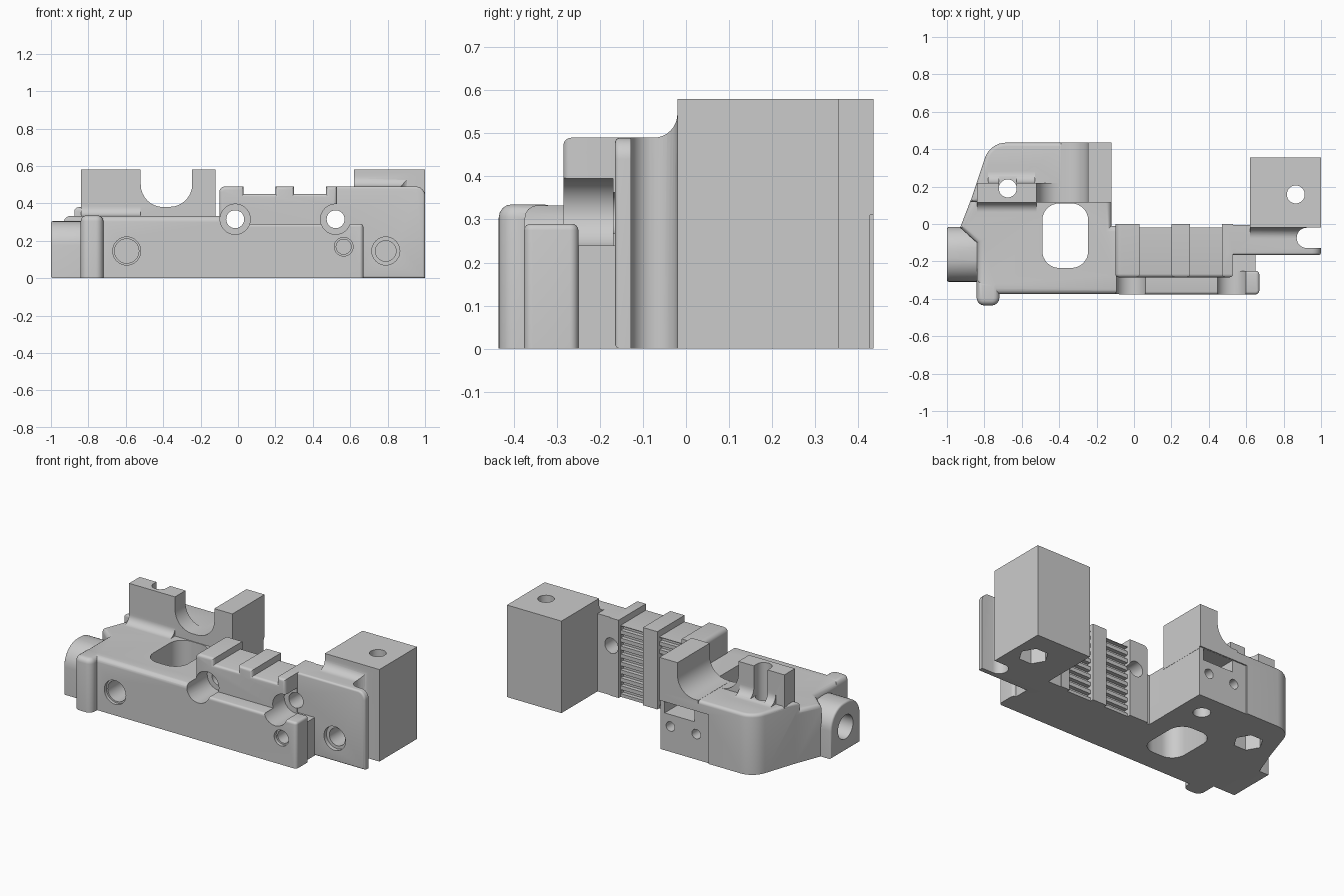
import bpy, bmesh, math
from mathutils import Vector

cube = bpy.data.objects.get("Cube")
if cube:
    bpy.data.objects.remove(cube, do_unlink=True)

grey = bpy.data.materials.new("printed_grey")
grey.use_nodes = True
color = (0.6, 0.6, 0.6, 1)
grey.diffuse_color = color
grey.node_tree.nodes["Principled BSDF"].inputs["Base Color"].default_value = color


def fillet(corners, steps=8):
    """Turn (a, b[, radius]) corners into a counterclockwise outline with rounded corners."""
    out = []
    n = len(corners)
    for i, c in enumerate(corners):
        p = Vector(c[:2])
        if len(c) < 3:
            out.append(p)
            continue
        u = (Vector(corners[i - 1][:2]) - p).normalized()
        v = (Vector(corners[(i + 1) % n][:2]) - p).normalized()
        half = u.angle(v) / 2
        mid = p + (u + v).normalized() * (c[2] / math.sin(half))
        a = p + u * (c[2] / math.tan(half)) - mid
        b = p + v * (c[2] / math.tan(half)) - mid
        sweep = a.angle(b)
        for k in range(steps + 1):
            t = k / steps
            out.append(mid + (a * math.sin((1 - t) * sweep) + b * math.sin(t * sweep)) / math.sin(sweep))
    area = sum(out[i - 1].x * p.y - p.x * out[i - 1].y for i, p in enumerate(out))
    return out if area > 0 else out[::-1]


def inset(outline, d):
    """Move a counterclockwise outline inward by d."""
    out = []
    n = len(outline)
    for i, p in enumerate(outline):
        e = (p - outline[i - 1]).normalized()
        f = (outline[(i + 1) % n] - p).normalized()
        m, k = Vector((-e.y, e.x)), Vector((-f.y, f.x))
        out.append(p + (m + k) * (d / (1 + m.dot(k))))
    return out


def rect(a0, a1, b0, b1, r=None):
    pts = [(a0, b0), (a1, b0), (a1, b1), (a0, b1)]
    return [p + (r,) for p in pts] if r else pts


def circle(a, b, r, n=32):
    return [(a + r * math.cos(math.tau * k / n), b + r * math.sin(math.tau * k / n)) for k in range(n)]


PLACE = {"x": lambda a, b, t: (t, a, b),
         "y": lambda a, b, t: (a, t, b),
         "z": lambda a, b, t: (a, b, t)}


def rim(end, size, inward):
    """Levels (inset, position) of a rounded rim, from the cap to the side wall."""
    if not size:
        return [(0, end)]
    turns = [math.pi / 2 * k / 4 for k in range(5)]
    return [(size * (1 - math.sin(t)), end + inward * size * (1 - math.cos(t))) for t in turns]


def prism(name, axis, lo, hi, corners, round_hi=0, round_lo=0):
    """Extrude an outline along an axis, optionally rounding the end rims."""
    outline = fillet(corners)
    levels = rim(lo, round_lo, 1) + rim(hi, round_hi, -1)[::-1]
    bm = bmesh.new()
    rings = [[bm.verts.new(PLACE[axis](p.x, p.y, t)) for p in inset(outline, d)] for d, t in levels]
    bm.faces.new(rings[0])
    bm.faces.new(rings[-1])
    n = len(outline)
    for below, over in zip(rings, rings[1:]):
        for i in range(n):
            j = (i + 1) % n
            bm.faces.new((below[i], below[j], over[j], over[i]))
    bmesh.ops.recalc_face_normals(bm, faces=bm.faces)
    mesh = bpy.data.meshes.new(name)
    bm.to_mesh(mesh)
    bm.free()
    mesh.materials.append(grey)
    ob = bpy.data.objects.new(name, mesh)
    bpy.context.scene.collection.objects.link(ob)
    return ob


def combine(tool, operation):
    mod = body.modifiers.new(tool.name, 'BOOLEAN')
    mod.object, mod.operation, mod.solver = tool, operation, 'EXACT'
    bpy.context.view_layer.objects.active = body
    bpy.ops.object.modifier_apply(modifier=mod.name)
    bpy.data.objects.remove(tool, do_unlink=True)


def add(*args, **kw):
    combine(prism(*args, **kw), 'UNION')


def cut(*args):
    combine(prism(*args), 'DIFFERENCE')


# Low left body
body = prism("carriage_body", "z", 0, 0.333,
             [(-0.84, -0.375), (-0.05, -0.375), (-0.05, -0.01), (-0.121, -0.01), (-0.121, 0.42),
              (-0.76, 0.42, 0.1), (-0.93, -0.02), (-0.84, -0.1)], round_hi=0.03)
# Raised back ledge, wall and post around the saddle
add("back_ledge", "z", 0, 0.38, [(-0.12, 0.118), (-0.12, 0.435), (-0.77, 0.435, 0.12), (-0.875, 0.118)],
    round_hi=0.02)
add("saddle_wall", "y", 0.115, 0.22,
    [(-0.84, 0.3), (-0.84, 0.58), (-0.52, 0.58), (-0.52, 0.38, 0.12), (-0.38, 0.38), (-0.38, 0.3)])
add("saddle_post", "y", 0.114, 0.435,
    [(-0.39, 0.3), (-0.39, 0.381), (-0.245, 0.381, 0.12), (-0.245, 0.58), (-0.119, 0.58), (-0.119, 0.3)])
add("wall_foot", "x", -0.84, -0.52,
    [(0.05, 0.3), (0.05, 0.333), (0.115, 0.333, 0.05), (0.115, 0.4), (0.15, 0.4), (0.15, 0.3)])
add("wall_back_foot", "x", -0.78, -0.53,
    [(0.2, 0.35), (0.2, 0.46), (0.22, 0.46), (0.22, 0.38, 0.06), (0.31, 0.38), (0.31, 0.35)])
# Left end boss and front column
add("end_boss", "x", -1, -0.78, [(-0.31, 0), (-0.015, 0), (-0.015, 0.305, 0.13), (-0.31, 0.305, 0.13)], round_lo=0.012)
add("front_column", "z", 0, 0.335,
    [(-0.841, -0.435, 0.04), (-0.72, -0.435, 0.04), (-0.72, -0.3), (-0.841, -0.3)], round_hi=0.03)
# Belt block with stepped top
add("belt_block", "y", -0.285, 0,
    [(-0.1, 0), (-0.1, 0.49, 0.03), (0.03, 0.49), (0.03, 0.45), (0.2, 0.45), (0.2, 0.49),
     (0.3, 0.49), (0.3, 0.45), (0.47, 0.45), (0.47, 0.49), (0.53, 0.49), (0.53, 0)],
    round_lo=0.018)
# Front rail with its end step
add("front_rail", "z", 0, 0.29,
    [(-0.08, -0.376), (0.67, -0.376, 0.02), (0.67, -0.25, 0.02), (-0.08, -0.25)], round_hi=0.015)
add("rail_step", "z", 0, 0.24, rect(0.4, 0.65, -0.26, -0.1))
# Right plate, tall block and the fillet between them
add("right_plate", "y", -0.165, -0.005,
    [(0.5, 0), (1, 0), (1, 0.49, 0.05), (0.5, 0.49)], round_lo=0.012)
add("tall_block", "z", 0, 0.58, rect(0.62, 1, -0.02, 0.355))
add("block_fillet", "x", 0.62, 1,
    [(-0.085, 0.46), (-0.085, 0.49), (-0.02, 0.49, 0.055), (-0.02, 0.56), (0.02, 0.56), (0.02, 0.46)])

# Window and clamp slot
cut("window", "z", -1, 1, rect(-0.49, -0.245, -0.235, 0.11, 0.09))
cut("clamp_slot", "z", -1, 1,
    [(0.87, -0.128, 0.053), (1.1, -0.128), (1.1, -0.02), (0.87, -0.02, 0.053)])
# Through holes with wide front recesses
for x in (-0.015, 0.522):
    cut("cross_hole", "y", -1, 0.05, circle(x, 0.315, 0.048))
    cut("cross_recess", "y", -1, -0.17, circle(x, 0.315, 0.081))
# Front screw holes: x, z, radius, end depth
for x, z, r, end in ((-0.595, 0.145, 0.075, -0.355), (-0.595, 0.145, 0.065, -0.2),
                     (0.565, 0.168, 0.05, -0.355), (0.565, 0.168, 0.04, -0.22),
                     (0.79, 0.145, 0.075, -0.14), (0.79, 0.145, 0.055, 0.05)):
    cut("screw_hole", "y", -1, end, circle(x, z, r))
# Vertical screw holes with hexagonal nut traps below
for x, y in ((-0.675, 0.19), (0.865, 0.158)):
    cut("vertical_hole", "z", -1, 1, circle(x, y, 0.048))
    cut("nut_trap", "z", -1, 0.12, circle(x, y, 0.085, 6))
cut("wall_channel", "z", 0.385, 1, rect(-0.723, -0.627, 0.19, 0.4))
cut("pin_hole", "z", -1, 0.2, circle(-0.26, 0.28, 0.05))
cut("boss_hole", "x", -1.1, -0.8, circle(-0.16, 0.15, 0.075))
# Back pocket and its two screws
cut("back_panel", "y", 0.427, 1, rect(-0.46, -0.1, -0.1, 0.31))
cut("back_pocket", "y", 0.3, 1, rect(-0.36, -0.15, 0.235, 0.309))
for x in (-0.19, -0.37):
    cut("back_screw", "y", 0.33, 1, circle(x, 0.16, 0.03, 20))
# Belt teeth
for x0, x1 in ((0.03, 0.2), (0.3, 0.47)):
    cut("belt_channel", "y", -0.02, 0.1, rect(x0, x1, -0.1, 0.6))
    for k in range(9):
        z = 0.02 + 0.05 * k
        cut("tooth_gap", "y", -0.045, 0.1, rect(x0 + 0.001, x1 - 0.001, z, z + 0.026))

# Shading
bpy.ops.object.select_all(action='DESELECT')
body.select_set(True)
bpy.context.view_layer.objects.active = body
bpy.ops.object.shade_smooth_by_angle(angle=math.radians(30))
